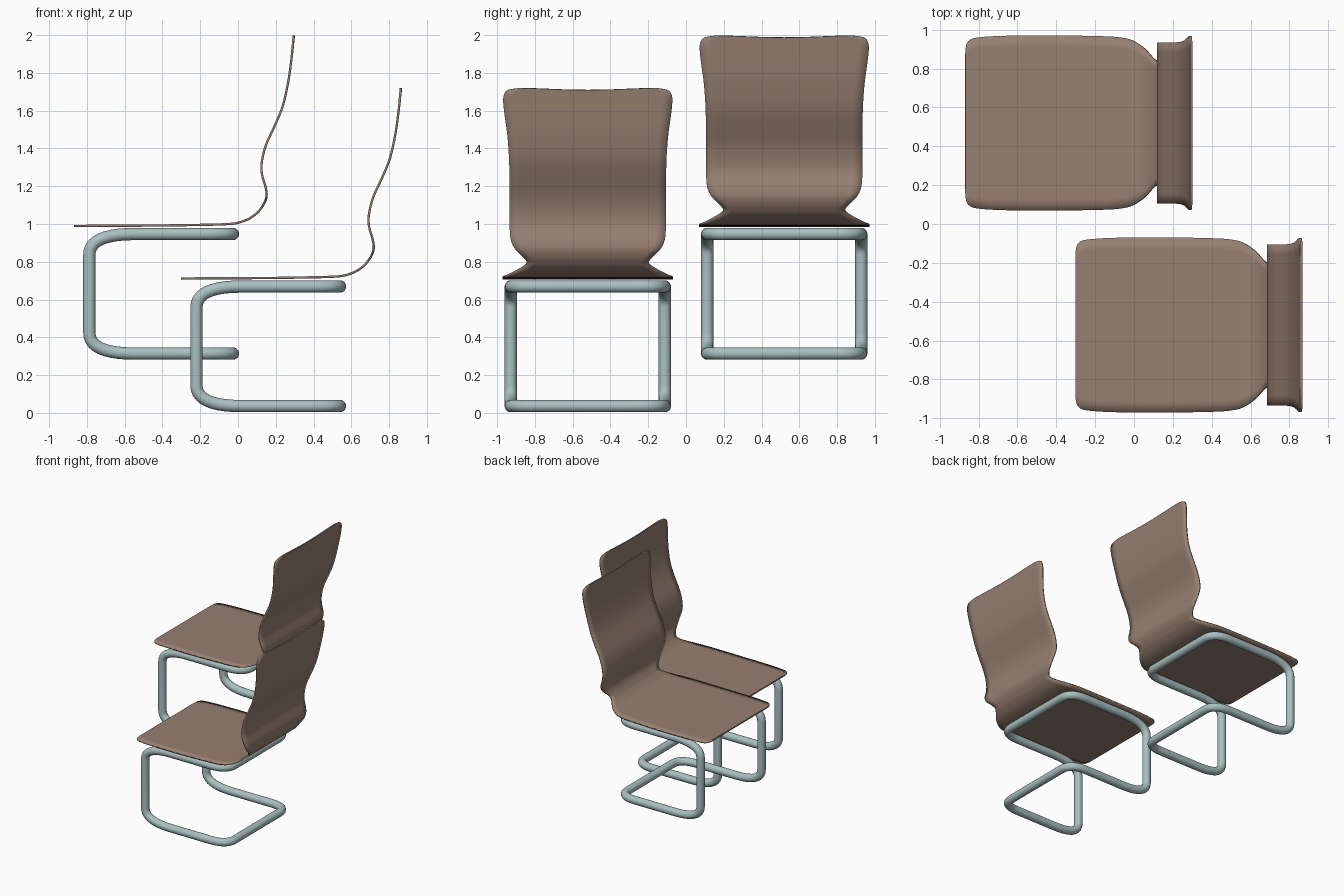
import bpy, bmesh
from mathutils import Vector

if "Cube" in bpy.data.objects:
    bpy.data.objects.remove(bpy.data.objects["Cube"])


def material(name, rgb):
    m = bpy.data.materials.new(name)
    m.diffuse_color = (*rgb, 1)
    m.use_nodes = True
    m.node_tree.nodes["Principled BSDF"].inputs["Base Color"].default_value = m.diffuse_color
    return m


WOOD = material("brown wood", (0.31, 0.215, 0.168))
TUBE = material("pale steel", (0.40, 0.53, 0.53))

# Shell side profile with half width: (x, z, half_width)
SHELL = [(-0.302, 0.712, 0.36), (-0.297, 0.712, 0.40), (-0.282, 0.712, 0.425),
         (-0.24, 0.712, 0.44), (-0.10, 0.713, 0.449), (0.15, 0.714, 0.451),
         (0.40, 0.718, 0.447), (0.50, 0.721, 0.44), (0.56, 0.727, 0.425),
         (0.62, 0.747, 0.385), (0.665, 0.778, 0.335), (0.685, 0.80, 0.322),
         (0.705, 0.83, 0.345), (0.718, 0.868, 0.385), (0.714, 0.915, 0.407),
         (0.694, 0.985, 0.414), (0.693, 1.05, 0.415), (0.715, 1.14, 0.415),
         (0.765, 1.25, 0.415), (0.805, 1.35, 0.417), (0.832, 1.47, 0.426),
         (0.848, 1.58, 0.441), (0.856, 1.655, 0.448), (0.859, 1.69, 0.441),
         (0.861, 1.71, 0.42), (0.862, 1.72, 0.36)]


def catmull(points, steps):
    p = [Vector(v) for v in points]
    p = [2 * p[0] - p[1]] + p + [2 * p[-1] - p[-2]]
    out = []
    for i in range(1, len(p) - 2):
        a, b, c, d = p[i - 1:i + 3]
        for s in range(steps):
            t = s / steps
            out.append(0.5 * (2 * b + (c - a) * t + (2 * a - 5 * b + 4 * c - d) * t * t
                              + (3 * b - a - 3 * c + d) * t ** 3))
    return out + [p[-2]]


def shell_mesh(cols=16):
    bm = bmesh.new()
    rows = []
    for x, z, w in catmull(SHELL, 4):
        row = []
        for j in range(cols + 1):
            u = 2 * j / cols - 1
            # shallow dip in the middle of the top edge
            dip = 0.010 * (1 - u * u) ** 2 * max(0, (z - 1.6) / 0.12)
            row.append(bm.verts.new((x, u * w, z - dip)))
        rows.append(row)
    for r0, r1 in zip(rows, rows[1:]):
        for j in range(cols):
            bm.faces.new((r0[j], r1[j], r1[j + 1], r0[j + 1]))
    bmesh.ops.recalc_face_normals(bm, faces=bm.faces)
    me = bpy.data.meshes.new("shell")
    bm.to_mesh(me)
    bm.free()
    me.materials.append(WOOD)
    return me


def frame_path():
    """Closed cantilever loop with softly rounded corners."""
    b, f, h, top, bot = 0.54, -0.22, 0.408, 0.669, 0.036
    corners = [Vector(c) for c in (
        (b, -h, top), (b, h, top), (f, h, top), (f, h, bot),
        (b, h, bot), (b, -h, bot), (f, -h, bot), (f, -h, top))]
    pts, n = [], len(corners)
    for i, c in enumerate(corners):
        ends = []
        for o in (corners[i - 1], corners[(i + 1) % n]):
            d = (o - c).normalized()
            reach = (0.24 if c.x < 0 else 0.15) if abs(d.x) > 0.5 else 0.11
            ends.append(c + d * reach)
        for s in range(11):
            t = s / 10
            pts.append(ends[0] * (1 - t) ** 2 + c * 2 * t * (1 - t) + ends[1] * t * t)
    return pts


def tube_mesh(radius=0.0325, sides=20):
    pts = frame_path()
    n = len(pts)
    bm = bmesh.new()
    rings, normal = [], Vector((0, 0, 1))
    for i, p in enumerate(pts):
        t = (pts[(i + 1) % n] - pts[i - 1]).normalized()
        normal = (normal - t * normal.dot(t)).normalized()
        rings.append((p, normal.copy(), t.cross(normal)))
    import math
    loops = [[bm.verts.new(p + radius * (u * math.cos(2 * math.pi * k / sides)
                                         + v * math.sin(2 * math.pi * k / sides)))
              for k in range(sides)] for p, u, v in rings]
    # match the last ring to the first with the closest rotation
    first, last = loops[0], loops[-1]
    shift = min(range(sides), key=lambda s: sum(
        (first[(k + s) % sides].co - last[k].co).length for k in range(sides)))
    for i in range(n):
        a, c = loops[i], loops[(i + 1) % n]
        s = shift if i == n - 1 else 0
        for k in range(sides):
            bm.faces.new((a[k], a[(k + 1) % sides],
                          c[(k + 1 + s) % sides], c[(k + s) % sides]))
    bmesh.ops.recalc_face_normals(bm, faces=bm.faces)
    me = bpy.data.meshes.new("tube_frame")
    bm.to_mesh(me)
    bm.free()
    me.materials.append(TUBE)
    return me


shell, tube = shell_mesh(), tube_mesh()
for me in (shell, tube):
    for poly in me.polygons:
        poly.use_smooth = True

# Two identical chairs, the rear one a step higher
for tag, loc in (("lower", (0, -0.52, 0)), ("upper", (-0.567, 0.52, 0.278))):
    seat = bpy.data.objects.new(tag + "_seat_shell", shell)
    frame = bpy.data.objects.new(tag + "_tube_frame", tube)
    for ob in (seat, frame):
        ob.location = loc
        bpy.context.collection.objects.link(ob)
    mod = seat.modifiers.new("thickness", 'SOLIDIFY')
    mod.thickness = 0.012
    mod.offset = 0
